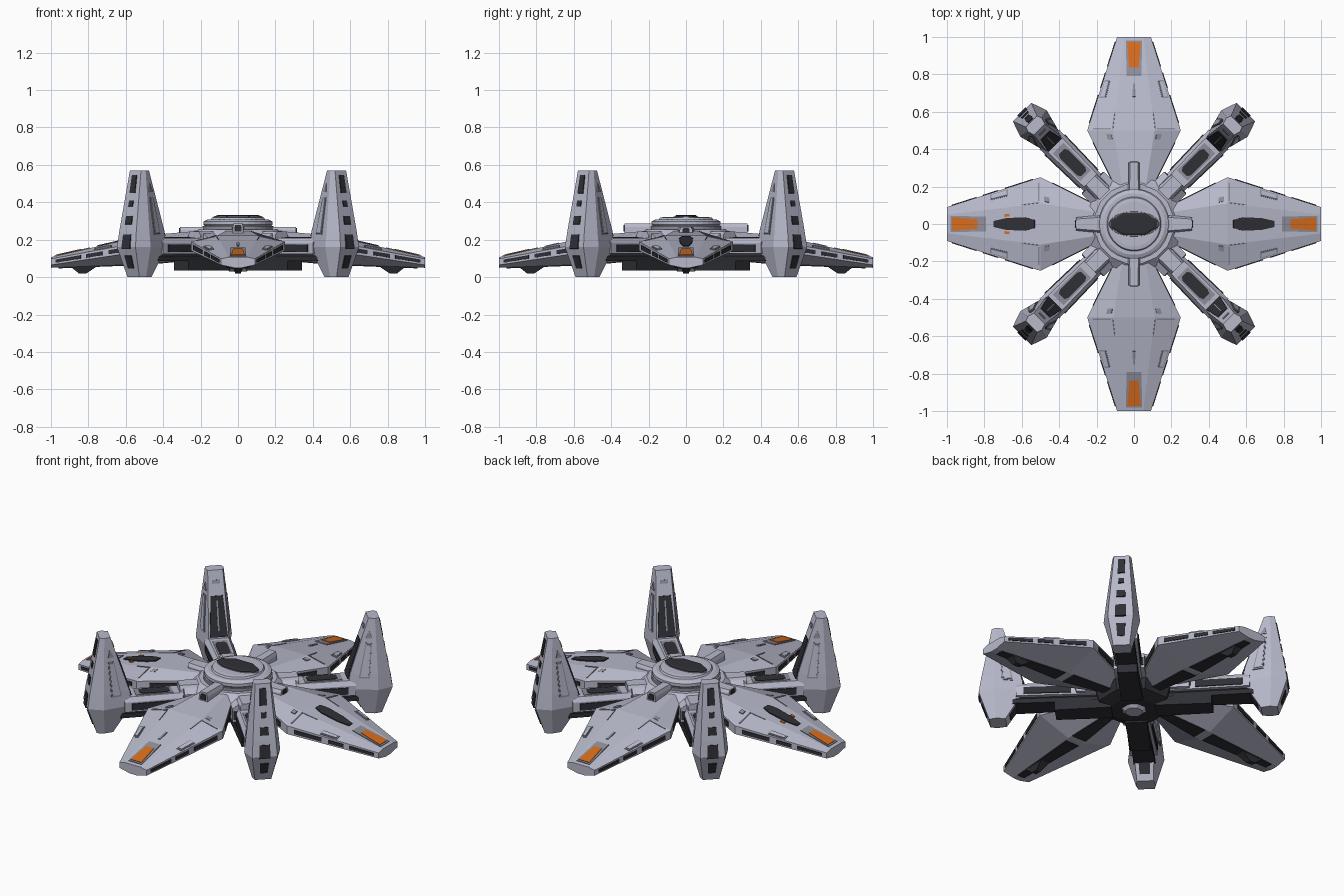
import bpy, bmesh, math
from mathutils import Matrix, Vector

if "Cube" in bpy.data.objects:
    bpy.data.objects.remove(bpy.data.objects["Cube"])


def material(name, rgb):
    m = bpy.data.materials.new(name)
    m.diffuse_color = (*rgb, 1)
    m.use_nodes = True
    m.node_tree.nodes["Principled BSDF"].inputs["Base Color"].default_value = m.diffuse_color
    return m


HULL = material("pale_hull", (0.48, 0.49, 0.60))
GREY = material("panel_grey", (0.27, 0.275, 0.33))
DARK = material("charcoal", (0.028, 0.029, 0.036))
ORANGE = material("orange", (0.68, 0.15, 0.012))


def turn(deg):
    return Matrix.Rotation(math.radians(deg), 4, 'Z')


def loft(name, sections, mat, deg=0):
    """Skin a list of equal-length point rings, cap both ends."""
    bm = bmesh.new()
    rings = [[bm.verts.new(p) for p in s] for s in sections]
    n = len(rings[0])
    for a, b in zip(rings, rings[1:]):
        for i in range(n):
            j = (i + 1) % n
            bm.faces.new((a[i], a[j], b[j], b[i]))
    bm.faces.new(rings[0][::-1])
    bm.faces.new(rings[-1])
    bmesh.ops.recalc_face_normals(bm, faces=bm.faces)
    bm.transform(turn(deg))
    me = bpy.data.meshes.new(name)
    bm.to_mesh(me)
    bm.free()
    me.materials.append(mat)
    ob = bpy.data.objects.new(name, me)
    bpy.context.collection.objects.link(ob)
    return ob


def beam(name, r0, r1, w0, w1, z0, z1, mat, deg=0, bevel=0.6):
    """Radial beam with chamfered top edges, running from r0 to r1."""
    h = z0 + (z1 - z0) * bevel
    loft(name, [[(r, -w, z0), (r, w, z0), (r, w, h), (r, w * .75, z1),
                 (r, -w * .75, z1), (r, -w, h)] for r, w in ((r0, w0), (r1, w1))], mat, deg)


def plate(name, quad, uv, mat, deg=0, th=0.004):
    """Thin plate straddling a quad; uv points are mapped bilinearly."""
    a, b, c, d = [Vector(p) for p in quad]
    nrm = (c - a).cross(d - b).normalized() * th
    pts = [a.lerp(b, u).lerp(d.lerp(c, u), v) for u, v in uv]
    loft(name, [[p - nrm for p in pts], [p + nrm for p in pts]], mat, deg)


def box(u0, u1, v0, v1):
    return [(u0, v0), (u1, v0), (u1, v1), (u0, v1)]


def disc(name, levels, mat, n=32, sy=1.0):
    loft(name, [[(r * math.cos(2 * math.pi * (i + .5) / n), sy * r * math.sin(2 * math.pi * (i + .5) / n), z)
                 for i in range(n)] for r, z in levels], mat)


# ---- wings: four faceted kite blades
def wing_ring(r, w, c, top, et, eb, bot):
    cb = c * .45
    return [(r, -c, top), (r, c, top), (r, w, et), (r, w, eb),
            (r, cb, bot), (r, -cb, bot), (r, -w, eb), (r, -w, et)]


ROOT = wing_ring(.18, .09, .06, .25, .215, .15, .10)
MID = wing_ring(.5, .25, .11, .222, .19, .14, .07)
TIP = wing_ring(1.0, .09, .05, .107, .098, .065, .05)


def face(A, B, i):
    j = (i + 1) % len(A)
    return [A[i], B[i], B[j], A[j]]


for deg in (0, 90, 180, 270):
    loft("wing", [ROOT, MID, TIP], HULL, deg)
    top = face(MID, TIP, 0)
    # tip vent with frame
    plate("vent_frame", top, [(.58, .24), (.96, .08), (.96, .92), (.58, .76)], GREY, deg, .004)
    plate("tip_vent", top, [(.67, .32), (.94, .16), (.94, .84), (.67, .68)], ORANGE, deg, .007)
    if deg in (0, 180):
        # dark hatch on the side wings
        plate("wing_hatch", top, [(.06, .40), (.16, .32), (.36, .32), (.50, .40),
                                  (.50, .60), (.36, .68), (.16, .68), (.06, .60)], DARK, deg, .006)
        if deg == 180:
            for v in (.20, .72):
                plate("hatch_marker", top, box(.33, .38, v, v + .08), ORANGE, deg, .005)
    else:
        plate("wing_slot", top, box(.36, .50, .46, .54), GREY, deg, .004)
    for i, k in ((1, 0), (7, 1)):
        out = face(MID, TIP, i)
        inner = face(ROOT, MID, i)

        def flip(b):
            return [(u, 1 - v if k else v) for u, v in b]
        # raised tiles and seams on the bevelled upper faces
        plate("wing_tile", out, flip(box(.36, .52, .62, .86)), HULL, deg, .008)
        plate("wing_tile_rim", out, flip(box(.345, .535, .57, .91)), GREY, deg, .003)
        plate("wing_seam", out, flip(box(.01, .025, .1, .8)), GREY, deg, .003)
        plate("wing_seam", out, flip(box(.01, .2, .02, .06)), GREY, deg, .003)
        plate("wing_port", inner, flip(box(.85, .94, .1, .3)), GREY, deg, .003)
    for i in (2, 6):
        # dark grooves along the wing rim
        rim = face(MID, TIP, i)
        for u0, u1 in ((.08, .38), (.45, .62), (.68, .95)):
            plate("rim_groove", rim, box(u0, u1, .25, .75), DARK, deg, .004)
        plate("root_groove", face(ROOT, MID, i), box(.1, .8, .2, .8), DARK, deg, .004)
    # underside keel strip and skid
    plate("keel_strip", face(MID, TIP, 4), box(.05, .92, .05, .95), DARK, deg, .005)
    loft("keel_skid", [[(r0, -w, z), (r1, -w, z), (r1, w, z), (r0, w, z)]
                       for r0, r1, w, z in ((.75, .90, .03, .06), (.81, .85, .015, .02))], DARK, deg)
    plate("root_belly", face(ROOT, MID, 4), box(0, .9, 0, 1), DARK, deg, .005)
    # bars over the wing roots
    if deg in (90, 270):
        beam("root_bar", .16, .33, .032, .028, .235, .288, HULL, deg)
        beam("root_bar_end", .32, .334, .02, .018, .243, .278, DARK, deg)
    else:
        beam("root_bar", .16, .31, .05, .035, .225, .268, HULL, deg)
        beam("root_bar_end", .30, .314, .02, .018, .235, .262, DARK, deg)


# ---- fins: four upright blades on diagonal arms
def fin_ring(z, ro, to, rm, tm, ri, ti):
    return [(ro, -to, z), (ro, to, z), (rm, tm, z), (ri, ti, z), (ri, -ti, z), (rm, -tm, z)]


FB = fin_ring(0.0, .79, .045, .75, .055, .70, .045)
FL = fin_ring(0.16, .845, .07, .76, .10, .60, .058)
FM = fin_ring(0.25, .832, .064, .76, .09, .612, .055)
FT = fin_ring(0.57, .775, .042, .75, .052, .715, .042)

for deg in (45, 135, 225, 315):
    loft("fin", [FB, FL, FM, FT], HULL, deg)
    # outer spine windows
    spine = face(FM, FT, 0)
    for u0, u1, v in ((.62, .92, .30), (.40, .50, .36), (.10, .24, .30)):
        plate("spine_window", spine, box(u0, u1, v, 1 - v), DARK, deg, .005)
    plate("spine_port", face(FL, FM, 0), box(-.1, .75, .28, .72), DARK, deg, .005)
    plate("lower_port", face(FB, FL, 0), box(.3, .72, .3, .7), DARK, deg, .005)
    # inner dark recess panel and slit above it
    inner = face(FM, FT, 3)
    plate("inner_panel", inner, [(-.1, .06), (.58, .14), (.58, .86), (-.1, .94)], DARK, deg, .005)
    plate("inner_rib", inner, box(.0, .5, .46, .54), GREY, deg, .008)
    plate("inner_slit", inner, box(.78, .84, .25, .75), GREY, deg, .004)
    plate("belly_panel", face(FB, FL, 3), box(.2, .9, .2, .8), DARK, deg, .004)
    # long side panels, triangles and corner slots
    for i, k in ((2, 0), (4, 1)):
        side = face(FM, FT, i)
        for nm, b, mat, th in (("side_panel_rim", box(-.08, .56, .28, .66), GREY, .003),
                               ("side_panel", box(-.05, .53, .33, .61), HULL, .006),
                               ("side_triangle", [(.64, .3), (.64, .75), (.78, .5)], GREY, .004)):
            plate(nm, side, [(u, 1 - v if k else v) for u, v in b], mat, deg, th)
    # arm, its dark underside and top hatch
    beam("arm", .16, .64, .06, .074, .125, .208, HULL, deg, .7)
    beam("arm_underside", .16, .66, .05, .06, .085, .13, DARK, deg)
    for s in (-1, 1):
        t0, t1 = s * .0665, s * .073
        plate("arm_side_slot", [(.34, t0, .135), (.6, t1, .135), (.6, t1, .175), (.34, t0, .175)],
              box(0, 1, 0, 1), DARK, deg, .005)
        beam_pts = [[(r, s * a, z) for a, z in ((.05, .13), (.085, .13), (.085, .21), (.05, .235))]
                    for r in (.2, .31)]
        loft("arm_bracket", beam_pts, HULL, deg)
        plate("bracket_gap", [(.31, s * .05, .14), (.31, s * .085, .14), (.31, s * .085, .2), (.31, s * .05, .2)],
              box(.15, .85, .1, .9), DARK, deg, .004)
    deck = [(.36, -.05, .208), (.62, -.05, .208), (.62, .05, .208), (.36, .05, .208)]
    plate("arm_hatch_rim", deck, box(.02, .82, .1, .9), GREY, deg, .003)
    plate("arm_hatch", deck, [(.08, .3), (.16, .18), (.64, .18), (.72, .3),
                              (.72, .7), (.64, .82), (.16, .82), (.08, .7)], DARK, deg, .006)
    beam("arm_collar", .17, .33, .05, .045, .2, .245, HULL, deg)
    # lower dark strut below the arm
    beam("lower_strut", .12, .43, .06, .055, .035, .09, DARK, deg, 1.0)

# ---- hub: stacked rings, dark canopy, underside core
disc("hub_body", [(.2, .12), (.26, .17), (.26, .215), (.215, .255)], HULL, 16)
disc("hub_neck", [(.19, .25), (.19, .272)], GREY)
disc("hub_ring", [(.175, .268), (.185, .28), (.185, .298), (.165, .308)], HULL)
disc("hub_top", [(.15, .30), (.14, .318), (.12, .321)], HULL)
disc("canopy_rim", [(.135, .318), (.132, .323)], GREY, 24, .5)
loft("canopy", [[(x * k, y * k, z) for x, y in ((-.125, -.02), (-.06, -.06), (.06, -.06), (.125, -.02),
                                                (.125, .02), (.06, .06), (-.06, .06), (-.125, .02))]
                for k, z in ((1, .315), (1, .326), (.85, .332))], DARK)
disc("lower_core", [(.13, .045), (.2, .07), (.22, .13)], DARK, 8)
disc("lower_cap", [(.05, .03), (.075, .05)], HULL, 8)
